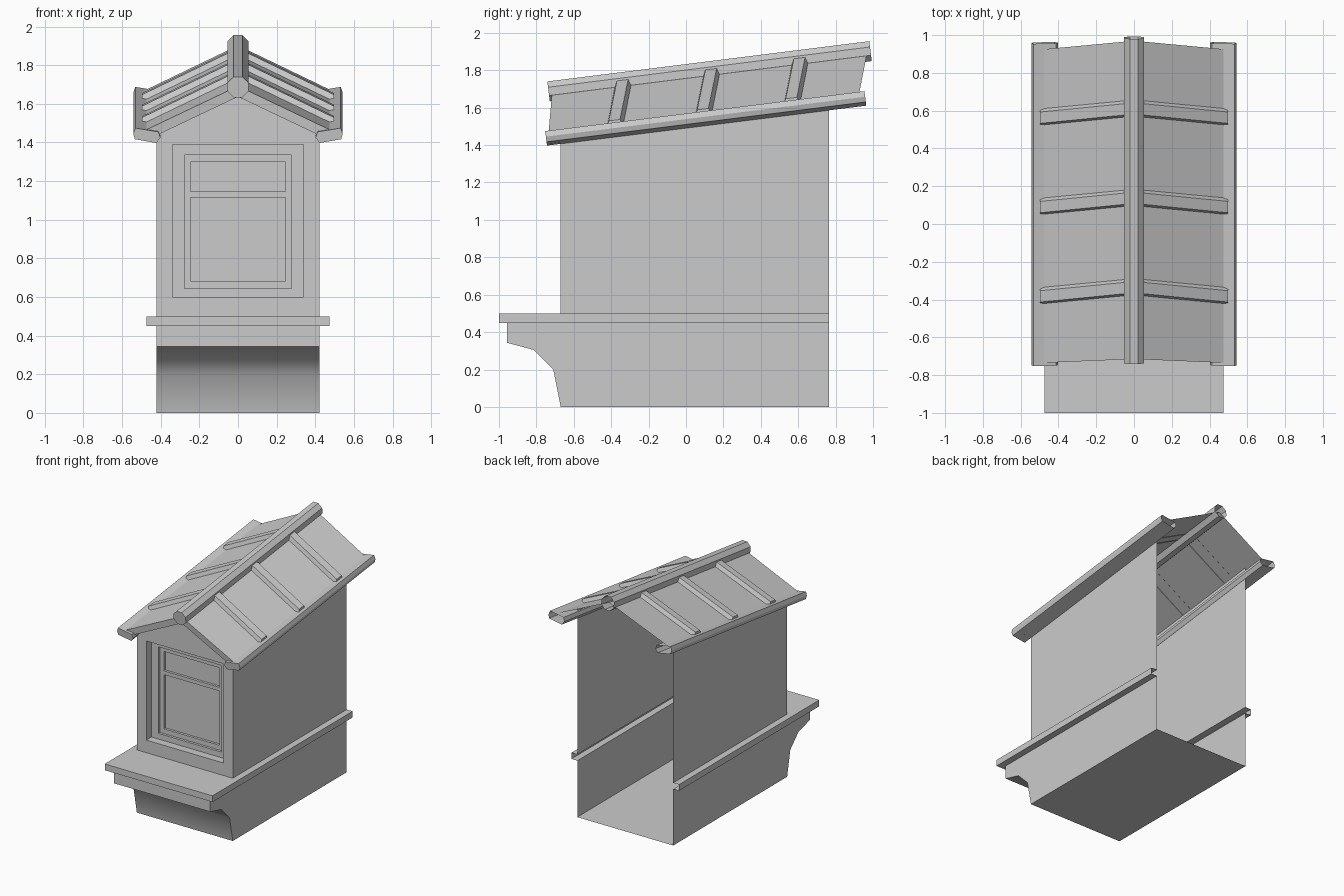
import bpy
from mathutils import Vector
from math import cos, sin, pi

if "Cube" in bpy.data.objects:
    bpy.data.objects.remove(bpy.data.objects["Cube"])

W, L = 0.423, 0.475            # half widths: body, ledge
F, B = -0.67, 0.765            # wall front and back
SL, PITCH = 0.125, 0.47        # roof rise towards the back, fall to the sides


def roof_z(x, y):
    return 1.69 + SL * (y + 0.73) - PITCH * abs(x)


def make(name, faces, smooth=False):
    """Mesh object from faces given as point lists, shared points merged."""
    index, verts, polys = {}, [], []
    for f in faces:
        ids = []
        for p in f:
            k = tuple(round(c, 5) for c in p)
            if k not in index:
                index[k] = len(verts)
                verts.append(k)
            ids.append(index[k])
        polys.append(ids)
    me = bpy.data.meshes.new(name)
    me.from_pydata(verts, [], polys)
    for p in me.polygons:
        p.use_smooth = smooth
    ob = bpy.data.objects.new(name, me)
    bpy.context.collection.objects.link(ob)
    return ob


def flip(face):
    return [(-p[0], p[1], p[2]) for p in reversed(face)]


def both(faces):
    return faces + [flip(f) for f in faces]


# Base: floor, corbel sides and corbel lip
curve = [(F, 0), (-0.71, 0.2), (-0.815, 0.305), (-0.957, 0.343)]
side = [(W, y, z) for y, z in [(B, 0.45), (B, 0)][::-1]]
side += [(W, -0.957, 0.45)] + [(W, y, z) for y, z in reversed(curve)]
make("base", both([side]) + [
    [(-W, F, 0), (-W, B, 0), (W, B, 0), (W, F, 0)],
    [(-W, -0.957, 0.343), (W, -0.957, 0.343), (W, -0.957, 0.45), (-W, -0.957, 0.45)]])

# Curved corbel front
make("corbel", [[(-W, *a), (W, *a), (W, *b), (-W, *b)]
                for a, b in zip(curve, curve[1:])], smooth=True)

# Ledge: hollow side strips, open at the back, with a deep front shelf
ledge = both([
    [(W, F, 0.5), (L, F, 0.5), (L, B, 0.5), (W, B, 0.5)],
    [(W, B, 0.45), (L, B, 0.45), (L, F, 0.45), (W, F, 0.45)],
    [(L, -1, 0.45), (L, F, 0.45), (L, B, 0.45), (L, B, 0.5), (L, F, 0.5), (L, -1, 0.5)]])
ledge += [[(-L, -1, 0.5), (L, -1, 0.5), (L, F, 0.5), (W, F, 0.5), (-W, F, 0.5), (-L, F, 0.5)],
          [(-L, F, 0.45), (-W, F, 0.45), (W, F, 0.45), (L, F, 0.45), (L, -1, 0.45), (-L, -1, 0.45)],
          [(-L, -1, 0.45), (L, -1, 0.45), (L, -1, 0.5), (-L, -1, 0.5)]]
make("ledge", ledge)

# Walls: two sides and a gabled front around the window opening
OX, Z0, Z1 = 0.34, 0.60, 1.39
make("walls", both([
    [(W, F, 0.5), (W, B, 0.5), (W, B, roof_z(W, B)), (W, F, roof_z(W, F))],
    [(OX, F, Z0), (W, F, Z0), (W, F, Z1), (OX, F, Z1)]]) + [
    [(-W, F, 0.5), (W, F, 0.5), (W, F, Z0), (OX, F, Z0), (-OX, F, Z0), (-W, F, Z0)],
    [(-W, F, Z1), (-OX, F, Z1), (OX, F, Z1), (W, F, Z1), (W, F, roof_z(W, F)),
     (0, F, roof_z(0, F)), (-W, F, roof_z(W, F))]])


def rect(x, z0, z1, y):
    return [(-x, y, z0), (x, y, z0), (x, y, z1), (-x, y, z1)]


def ring(a, b):
    return [[a[i], a[(i + 1) % 4], b[(i + 1) % 4], b[i]] for i in range(4)]


# Window: stepped recess with a transom pane above the main pane
y1, y2, y3 = F + 0.065, F + 0.085, F + 0.105
FX, PX = 0.278, 0.245
low, high = (0.683, 1.115), (1.145, 1.30)
fr = rect(FX, 0.645, 1.335, y2)
win = ring(rect(OX, Z0, Z1, F), rect(OX, Z0, Z1, y1))
win += ring(rect(OX, Z0, Z1, y1), rect(FX, 0.645, 1.335, y1))
win += ring(rect(FX, 0.645, 1.335, y1), fr)
win += ring(fr, rect(PX, low[0], high[1], y2))
win.append(rect(PX, low[1], high[0], y2))
for z0, z1 in (low, high):
    win += ring(rect(PX, z0, z1, y2), rect(PX, z0, z1, y3))
    win.append(rect(PX, z0, z1, y3))
make("window", win)

# Roof sheets with a front fascia and short soffit
ex = 0.48
e0, r0 = (-0.735, -0.715)
front = [(0, r0, roof_z(0, r0)), (ex, e0, roof_z(ex, e0))]
back = [(ex, 0.925, roof_z(ex, 0.925)), (0, 0.97, roof_z(0, 0.97))]
drop = [(0, r0 + 0.007, front[0][2] - 0.055), (ex, e0 + 0.007, front[1][2] - 0.055)]
soff = [(ex, F, drop[1][2] + 0.007), (0, F, drop[0][2] + 0.006)]
make("roof", both([front + back, [front[1], front[0], drop[0], drop[1]],
                   [drop[1], drop[0], soff[1], soff[0]]]))


def tube(profile, y0, z0, length):
    """Faces of a tube rising with the roof, capped in front, open behind."""
    d = Vector((0, 1, SL)).normalized()
    up = Vector((0, -d.z, d.y))
    a = [Vector((x, y0, z0)) + up * h for x, h in profile]
    b = [p + d * length for p in a]
    n = len(a)
    return [a] + [[a[i], b[i], b[(i + 1) % n], a[(i + 1) % n]] for i in range(n)]


# Ridge and eave tubes
octagon = [(0.058 * cos((k + 0.5) * pi / 4), 0.058 * sin((k + 0.5) * pi / 4)) for k in range(8)]
make("ridge", tube(octagon, -0.735, 1.687, 1.735))
eave = [(0.532, 0.038), (0.412, 0.018), (0.402, -0.012), (0.422, -0.04),
        (0.534, -0.02), (0.542, 0.008)]
make("eaves", both(tube(eave, -0.748, 1.437, 1.72)))

# Roof battens: three trapezoid ribs on each side
n = Vector((PITCH, -SL, 1)).normalized()
for k in range(3):
    yc = -0.335 + k * 0.473
    ends = []
    for x, y, cut in ((0.03, yc, 0), (0.5, yc - 0.045, 0.015)):
        pts = []
        for off, h in ((-0.045, -0.004), (-0.03, 0.03), (0.03, 0.03), (0.045, -0.004)):
            xx = x - (cut if h > 0 else 0)
            pts.append(Vector((xx, y + off, roof_z(xx, y + off))) + n * h)
        ends.append(pts)
    a, b = ends
    make("batten_%d" % (k + 1),
         both([[a[i], b[i], b[i + 1], a[i + 1]] for i in range(3)] + [b]))
